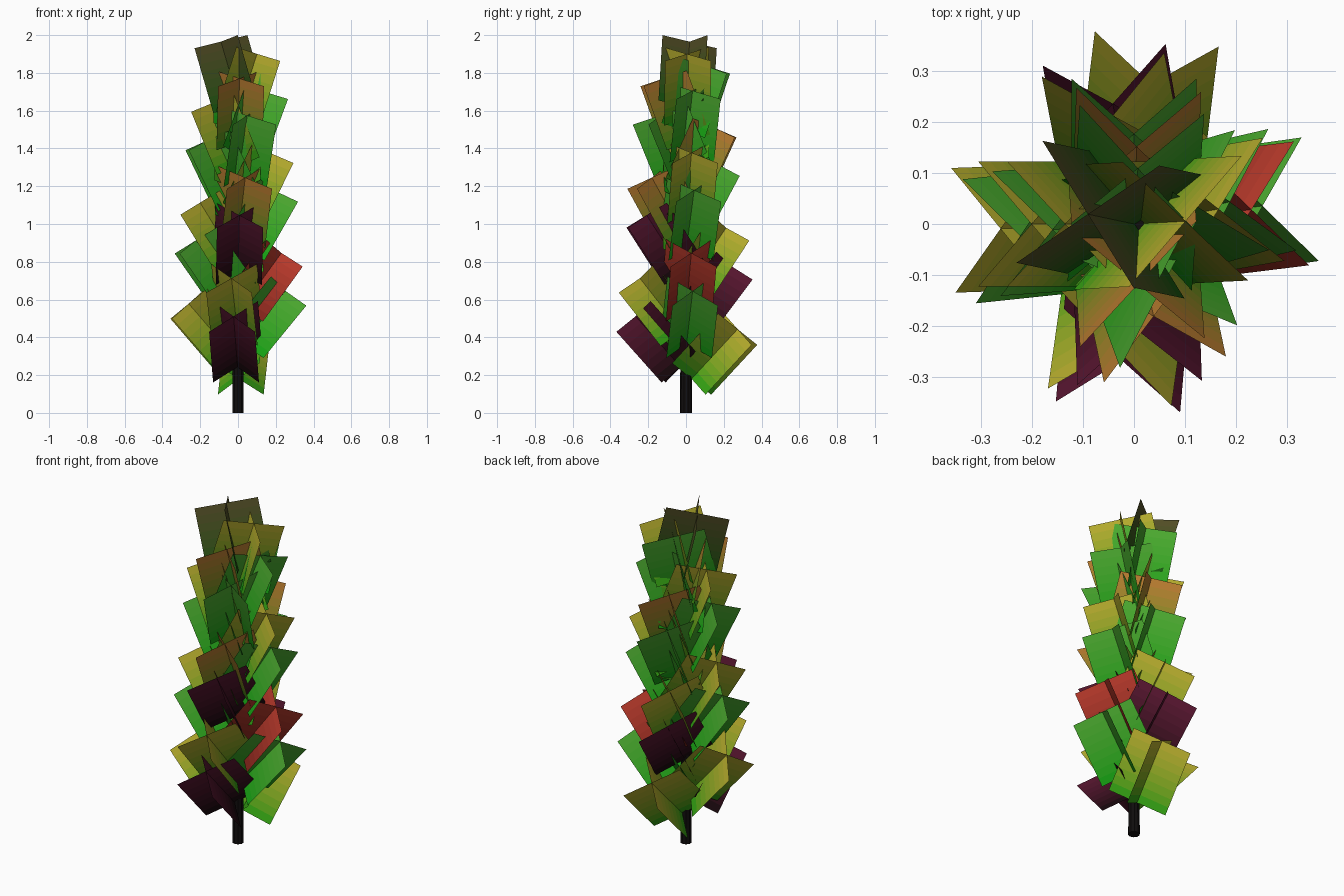
import bpy, bmesh
from math import radians, sin, cos
from mathutils import Vector

if "Cube" in bpy.data.objects:
    bpy.data.objects.remove(bpy.data.objects["Cube"])

COUNT, LENGTH, HALF, STRIPS = 24, 0.36, 0.122, 8

# base and tip colours of each leaf variety
COLOURS = {
    "g": ("green", (0.004, 0.36, 0.005), (0.075, 0.40, 0.03)),
    "y": ("yellow", (0.004, 0.36, 0.005), (0.50, 0.42, 0.028)),
    "o": ("orange", (0.02, 0.30, 0.006), (0.50, 0.19, 0.03)),
    "r": ("red", (0.22, 0.016, 0.01), (0.52, 0.045, 0.026)),
    "m": ("maroon", (0.004, 0.002, 0.002), (0.10, 0.008, 0.03)),
    "d": ("dark", (0.004, 0.10, 0.004), (0.09, 0.075, 0.02)),
}
VARIETY = "ymygymrgymygogygogygogyd"
# small turn of each leaf away from the opposite-pair pattern, in degrees
TURN = [-7, -5, 2, 8, -8, 10, 7, 6, 11, 2, 0, 13,
        12, 0, 10, 4, -2, 20, 0, 16, 4, -4, 3, -12]


def material(name, colour):
    m = bpy.data.materials.new(name)
    m.diffuse_color = (*colour, 1)
    m.use_nodes = True
    m.node_tree.nodes["Principled BSDF"].inputs["Base Color"].default_value = m.diffuse_color
    return m


def add_object(name, bm, mats):
    mesh = bpy.data.meshes.new(name)
    bm.to_mesh(mesh)
    bm.free()
    for m in mats:
        mesh.materials.append(m)
    ob = bpy.data.objects.new(name, mesh)
    bpy.context.collection.objects.link(ob)
    return ob


# colour strips running from leaf base to leaf tip
ramps = {}
for key, (name, base, tip) in COLOURS.items():
    ramps[key] = [material(f"leaf_{name}_{k}",
                           Vector(base).lerp(Vector(tip), (k + 0.5) / STRIPS))
                  for k in range(STRIPS)]

# trunk
bm = bmesh.new()
bmesh.ops.create_cone(bm, cap_ends=True, segments=10, radius1=0.032,
                      radius2=0.02, depth=1.65)
bmesh.ops.translate(bm, verts=bm.verts, vec=(0, 0, 0.825))
add_object("trunk", bm, [material("bark", (0.005, 0.004, 0.004))])

# leaves: two crossed cards each, rising steeper towards the crown
azimuth = 90
for i in range(COUNT):
    t = i / (COUNT - 1)
    a, e = radians(azimuth + TURN[i]), radians(47 + 26.5 * t)
    out = Vector((cos(a), sin(a), 0))
    side = Vector((-sin(a), cos(a), 0))
    axis = out * cos(e) + Vector((0, 0, sin(e)))
    up = Vector((0, 0, cos(e))) - out * sin(e)
    root = out * (0.03 - 0.04 * t) + Vector((0, 0, 0.18 + 1.44 * t))
    bm = bmesh.new()
    for s in (1, -1):
        across = (side * s + up) * HALF
        rows = []
        for k in range(STRIPS + 1):
            c = root + axis * LENGTH * k / STRIPS
            rows.append((bm.verts.new(c - across), bm.verts.new(c + across)))
        for k in range(STRIPS):
            (p, q), (r, u) = rows[k], rows[k + 1]
            bm.faces.new((p, q, u, r)).material_index = k
    add_object(f"leaf_{i + 1:02d}", bm, ramps[VARIETY[i]])
    azimuth += 180 if i % 2 == 0 else -90
